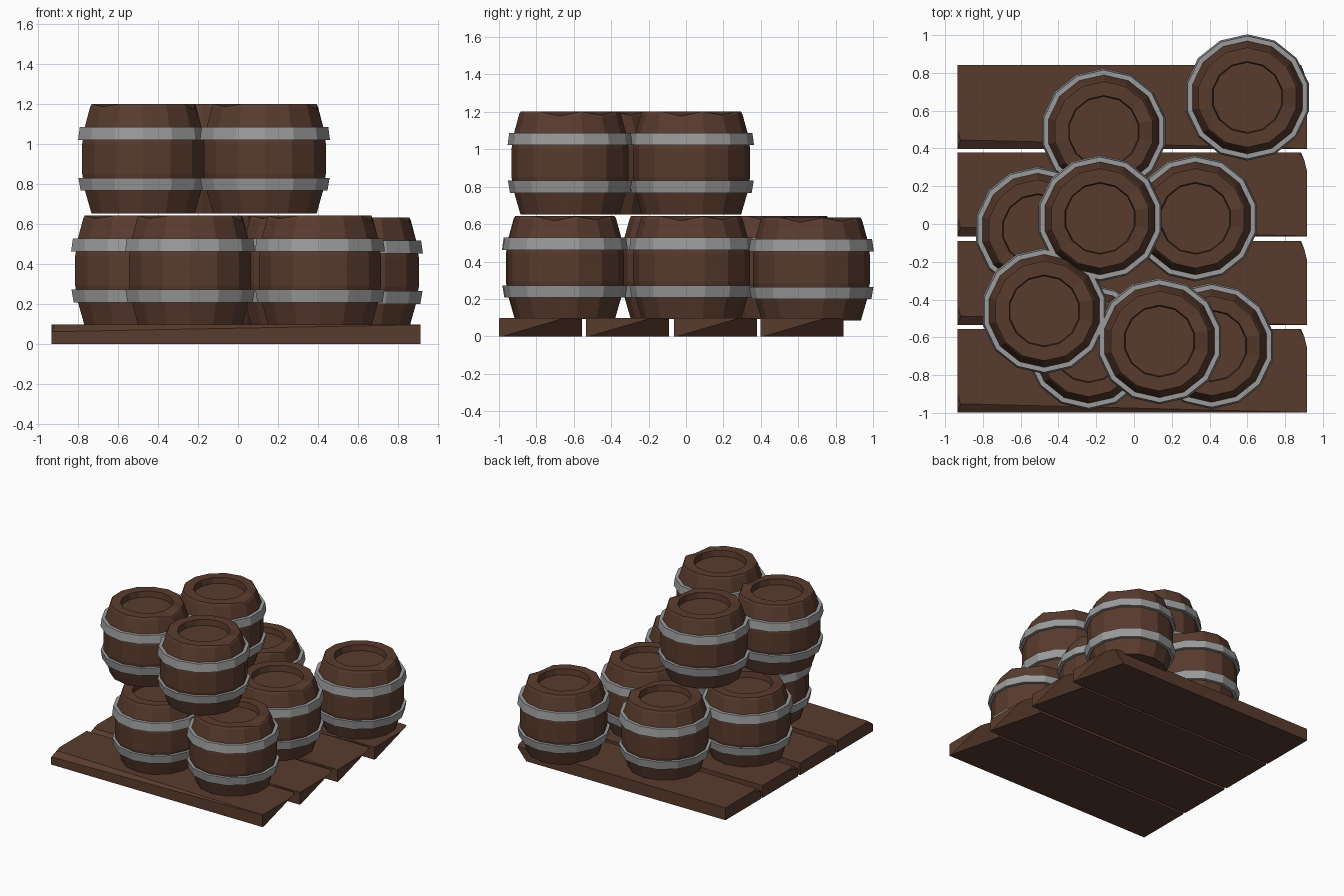
import bpy, bmesh, math
from mathutils import Vector

if "Cube" in bpy.data.objects:
    bpy.data.objects.remove(bpy.data.objects["Cube"])

def material(name, col):
    m = bpy.data.materials.new(name)
    m.diffuse_color = (*col, 1)
    m.use_nodes = True
    m.node_tree.nodes["Principled BSDF"].inputs["Base Color"].default_value = m.diffuse_color
    return m

WOOD = material("brown wood", (0.10, 0.044, 0.027))
IRON = material("grey iron", (0.33, 0.33, 0.33))
SIDES = 14

def add_object(name, bm, mat, loc):
    bmesh.ops.recalc_face_normals(bm, faces=bm.faces[:])
    me = bpy.data.meshes.new(name)
    bm.to_mesh(me)
    bm.free()
    me.materials.append(mat)
    ob = bpy.data.objects.new(name, me)
    ob.location = loc
    bpy.context.collection.objects.link(ob)
    return ob

def lathe(profile, closed):
    """Spin an (r, z) profile; open profiles are capped at both ends."""
    bm = bmesh.new()
    rings = []
    for r, z in profile:
        ring = []
        for i in range(SIDES):
            a = math.pi / 2 + i * 2 * math.pi / SIDES
            ring.append(bm.verts.new((r * math.cos(a), r * math.sin(a), z)))
        rings.append(ring)
    pairs = list(zip(rings, rings[1:]))
    if closed:
        pairs.append((rings[-1], rings[0]))
    for a, b in pairs:
        for i in range(SIDES):
            j = (i + 1) % SIDES
            bm.faces.new((a[i], a[j], b[j], b[i]))
    if not closed:
        bm.faces.new(rings[0])
        bm.faces.new(rings[-1])
    return bm, rings

def cut(bm, point, normal):
    """Slice off a chip on the normal side and close the hole."""
    res = bmesh.ops.bisect_plane(bm, geom=bm.verts[:] + bm.edges[:] + bm.faces[:],
                                 plane_co=Vector(point), plane_no=Vector(normal).normalized(),
                                 clear_outer=True)
    edges = [e for e in res["geom_cut"] if isinstance(e, bmesh.types.BMEdge)]
    bmesh.ops.holes_fill(bm, edges=edges, sides=0)

BODY = [(0.265, 0), (0.297, 0.11), (0.313, 0.2), (0.313, 0.35), (0.298, 0.44),
        (0.272, 0.535), (0.264, 0.55), (0.19, 0.55), (0.185, 0.505)]
HOOPS = {"lower_hoop": [(0.29, 0.115), (0.321, 0.115), (0.332, 0.18), (0.30, 0.18)],
         "upper_hoop": [(0.30, 0.37), (0.334, 0.37), (0.325, 0.435), (0.29, 0.435)]}

def barrel(n, x, y, z):
    bm, rings = lathe(BODY, False)
    # worn nicks in the top rim
    for i, drop in ((12, 0.02), (10, 0.025), (5, 0.015)):
        rings[6][i].co.z -= drop
        rings[5][i].co.z -= drop * 0.6
    add_object(f"barrel_{n}_body", bm, WOOD, (x, y, z))
    for name, prof in HOOPS.items():
        bm, _ = lathe(prof, True)
        add_object(f"barrel_{n}_{name}", bm, IRON, (x, y, z))

# barrels: six on the floor, three stacked on top
LOW, HIGH = 0.092, 0.652
barrels = [(0.60, 0.67, 0.084), (-0.16, 0.49, LOW), (-0.51, -0.03, LOW),
           (0.325, 0.03, LOW), (0.41, -0.645, LOW), (-0.24, -0.65, LOW),
           (-0.18, 0.03, HIGH), (-0.475, -0.46, HIGH), (0.135, -0.62, HIGH)]
for n, (x, y, z) in enumerate(barrels, 1):
    barrel(n, x, y, z)

# four floor planks with chipped edges
for n, y in enumerate((-0.777, -0.313, 0.157, 0.62), 1):
    bm = bmesh.new()
    bmesh.ops.create_cube(bm, size=1)
    for v in bm.verts:
        v.co = Vector((v.co.x * 1.85, v.co.y * 0.444, (v.co.z + 0.5) * 0.097))
    cut(bm, (0.925, 0.0, 0.06), (1, 0.25, -0.85))        # lower right end
    cut(bm, (-0.9, -0.222, 0.09), (-0.75, -0.22, 0.6))   # upper left front corner
    cut(bm, (-0.3, -0.222, 0.073), (-0.015, -0.6, 0.8))  # front top edge
    cut(bm, (0.9, 0.222, 0.085), (0.5, 0.35, 0.7))       # back right corner
    add_object(f"plank_{n}", bm, WOOD, (-0.01, y, 0))
